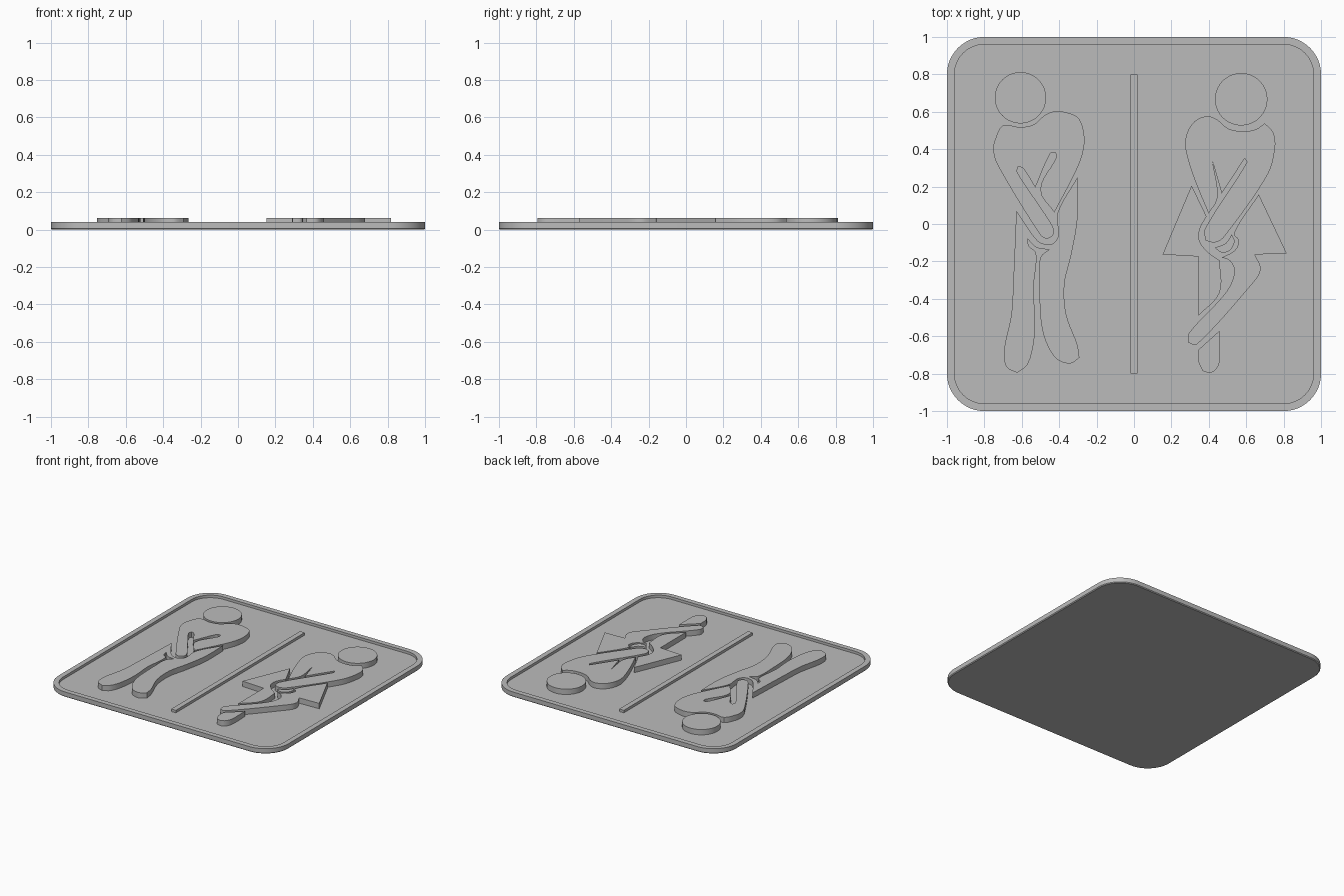
import bpy, bmesh, math
from mathutils import Vector

if "Cube" in bpy.data.objects:
    bpy.data.objects.remove(bpy.data.objects["Cube"])

FLOOR, RIM, TOP = 0.02, 0.04, 0.062

grey = bpy.data.materials.new("sign_grey")
grey.diffuse_color = (0.5, 0.5, 0.5, 1)
grey.use_nodes = True
grey.node_tree.nodes["Principled BSDF"].inputs["Base Color"].default_value = grey.diffuse_color


def finish(name, bm):
    bmesh.ops.recalc_face_normals(bm, faces=bm.faces)
    me = bpy.data.meshes.new(name)
    bm.to_mesh(me)
    bm.free()
    me.materials.append(grey)
    ob = bpy.data.objects.new(name, me)
    bpy.context.collection.objects.link(ob)
    bpy.ops.object.select_all(action='DESELECT')
    ob.select_set(True)
    bpy.context.view_layer.objects.active = ob
    bpy.ops.object.shade_smooth_by_angle(angle=math.radians(30))
    return ob


def smooth_outline(pts, corner=62, step=0.03):
    """Closed Hermite curve; vertices that turn sharply stay as corners."""
    n = len(pts)
    tangents = []
    for i, p in enumerate(pts):
        a, b = p - pts[i - 1], pts[(i + 1) % n] - p
        sharp = a.angle(b) > math.radians(corner)
        tangents.append(None if sharp else (a + b).normalized())
    out = []
    for i, p in enumerate(pts):
        j = (i + 1) % n
        q = pts[j]
        d = q - p
        length = d.length
        t0 = tangents[i] * length if tangents[i] else d
        t1 = tangents[j] * length if tangents[j] else d
        steps = max(3, min(10, int(length / step)))
        for k in range(steps):
            t = k / steps
            out.append(p * (2*t**3 - 3*t**2 + 1) + t0 * (t**3 - 2*t**2 + t)
                       + q * (3*t**2 - 2*t**3) + t1 * (t**3 - t**2))
    return out


def slab(name, outline, z0, z1):
    """Extrude a flat closed outline from z0 to z1."""
    bm = bmesh.new()
    low = [bm.verts.new((p[0], p[1], z0)) for p in outline]
    face = bm.faces.new(low)
    ext = bmesh.ops.extrude_face_region(bm, geom=[face], use_keep_orig=True)
    for v in ext["geom"]:
        if isinstance(v, bmesh.types.BMVert):
            v.co.z = z1
    bmesh.ops.triangulate(bm, faces=[f for f in bm.faces if len(f.verts) > 4])
    return finish(name, bm)


def raised(name, coords, corner=62):
    """Raised figure part; coordinates are in thousandths of a unit."""
    pts = [Vector((x / 1000, y / 1000)) for x, y in zip(coords[::2], coords[1::2])]
    slab(name, smooth_outline(pts, corner), FLOOR, TOP)


def disc(name, x, y, r, n=64):
    slab(name, [(x + r * math.cos(2 * math.pi * i / n), y + r * math.sin(2 * math.pi * i / n))
                for i in range(n)], FLOOR, TOP)


def rounded_square(half, r, n=12):
    pts = []
    for q, (sx, sy) in enumerate([(1, 1), (-1, 1), (-1, -1), (1, -1)]):
        for i in range(n + 1):
            a = math.pi / 2 * (q + i / n)
            pts.append((sx * (half - r) + r * math.cos(a), sy * (half - r) + r * math.sin(a)))
    return pts


# Plate: bottom chamfer, outer wall, rim and recessed floor as stacked loops
bm = bmesh.new()
loops = []
for half, r, z in [(0.994, 0.194, 0), (1, 0.2, 0.006), (1, 0.2, RIM),
                   (0.96, 0.16, RIM), (0.96, 0.16, FLOOR)]:
    loops.append([bm.verts.new((x, y, z)) for x, y in rounded_square(half, r)])
for a, b in zip(loops, loops[1:]):
    for i in range(len(a)):
        j = (i + 1) % len(a)
        bm.faces.new((a[i], a[j], b[j], b[i]))
bm.faces.new(loops[0][::-1])
bm.faces.new(loops[-1])
finish("plate", bm)

# Divider bar
slab("divider", [(-0.02, -0.8), (0.02, -0.8), (0.02, 0.8), (-0.02, 0.8)], FLOOR, RIM)

# Left figure
disc("left_head", -0.607, 0.675, 0.137)
raised("left_torso_and_arms", [
    -699, 528, -742, 453, -753, 399, -731, 319, -506, -51, -469, -78, -431, -56,
    -437, -8, -624, 276, -619, 308, -592, 297, -528, 195, -447, 378, -420, 383,
    -415, 356, -501, 185, -426, 62, -319, 265, -276, 372, -265, 463, -292, 560,
    -345, 592, -420, 603, -479, 581, -533, 533, -613, 517], 75)
raised("left_legs", [
    -303, 249, -410, 56, -404, -56, -426, -99, -463, -110, -517, -88, -629, 72,
    -645, -297, -656, -485, -694, -672, -683, -763, -624, -795, -570, -753,
    -538, -645, -528, -511, -538, -351, -522, -201, -528, -147, -560, -121,
    -570, -78, -522, -126, -453, -137, -501, -179, -506, -324, -490, -565,
    -426, -710, -345, -747, -292, -715, -303, -645, -362, -485, -372, -324,
    -335, -163, -303, 24])

# Right figure
disc("right_head", 0.573, 0.667, 0.14)
raised("right_torso_and_arms", [
    699, 538, 747, 485, 753, 399, 715, 265, 479, -72, 431, -99, 383, -88,
    378, -29, 603, 329, 592, 351, 469, 163, 420, 335, 447, 142, 399, 56,
    324, 238, 276, 399, 281, 479, 324, 549, 388, 576, 442, 560, 501, 511,
    581, 495, 651, 506])
raised("right_skirt_and_standing_thigh", [
    308, 206, 153, -163, 345, -174, 345, -490, 458, -367, 458, -195,
    404, -158, 351, -94, 351, -29, 388, 40], 45)
raised("right_skirt_and_crossed_leg", [
    667, 158, 817, -158, 645, -163, 678, -244, 619, -335, 335, -645, 292, -635,
    292, -586, 495, -361, 538, -254, 511, -195, 469, -179, 538, -142, 560, -88,
    533, -51], 75)
raised("right_standing_foot", [
    345, -672, 458, -570, 458, -736, 431, -785, 399, -795, 367, -785, 345, -736], 45)
raised("right_hand", [431, -126, 490, -104, 522, -56, 538, -94, 511, -142, 469, -153])
